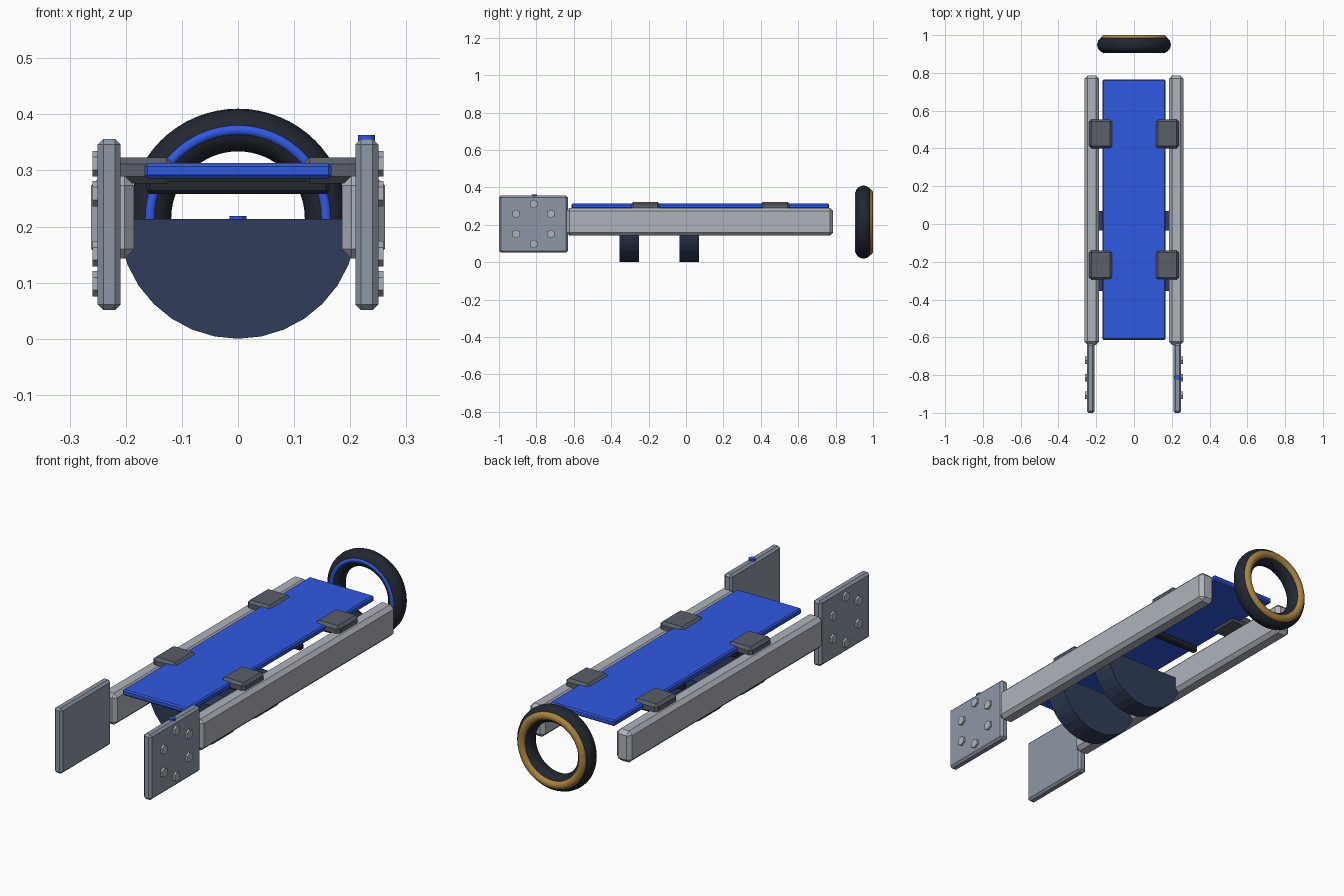
import bpy, bmesh
from math import pi, sin, cos

if "Cube" in bpy.data.objects:
    bpy.data.objects.remove(bpy.data.objects["Cube"])


def material(name, rgb):
    m = bpy.data.materials.new(name)
    m.diffuse_color = (*rgb, 1)
    m.use_nodes = True
    m.node_tree.nodes["Principled BSDF"].inputs["Base Color"].default_value = m.diffuse_color
    return m


BLUE = material("blue", (0.03, 0.10, 0.75))
NAVY = material("navy", (0.03, 0.045, 0.10))
BLACK = material("rubber", (0.015, 0.02, 0.03))
GOLD = material("gold", (0.40, 0.23, 0.05))
DARK = material("dark_grey", (0.10, 0.115, 0.14))
STEEL = material("steel", (0.27, 0.31, 0.38))
LIGHT = material("light_grey", (0.42, 0.45, 0.50))


def finish(name, bm, mat):
    bmesh.ops.recalc_face_normals(bm, faces=bm.faces)
    mesh = bpy.data.meshes.new(name)
    bm.to_mesh(mesh)
    bm.free()
    ob = bpy.data.objects.new(name, mesh)
    bpy.context.collection.objects.link(ob)
    mesh.materials.append(mat)
    return ob


def box(name, xs, ys, zs, bevel, mat):
    bm = bmesh.new()
    bmesh.ops.create_cube(bm, size=1)
    for v in bm.verts:
        for i, (a, b) in enumerate((xs, ys, zs)):
            v.co[i] = a if v.co[i] < 0 else b
    bmesh.ops.bevel(bm, geom=bm.edges[:], offset=bevel, segments=1,
                    affect='EDGES', profile=0.5)
    return finish(name, bm, mat)


def prism(name, points, direction, mat):
    """Extrude a closed outline along a direction."""
    bm = bmesh.new()
    face = bm.faces.new([bm.verts.new(p) for p in points])
    ext = bmesh.ops.extrude_face_region(bm, geom=[face])
    moved = [v for v in ext["geom"] if isinstance(v, bmesh.types.BMVert)]
    bmesh.ops.translate(bm, verts=moved, vec=direction)
    return finish(name, bm, mat)


def button(name, x, y, z, h):
    pts = [(x + 0.015 * cos(k * pi / 6), y + 0.015 * sin(k * pi / 6), z) for k in range(12)]
    prism(name, pts, (0, 0, h), BLUE)


def ring(name, y, minor, stretch, mat):
    bpy.ops.mesh.primitive_torus_add(location=(0, y, 0.215), rotation=(pi / 2, 0, 0),
                                     major_radius=0.157, minor_radius=minor,
                                     major_segments=64, minor_segments=20)
    ob = bpy.context.object
    ob.name = name
    ob.scale.z = stretch
    ob.data.materials.append(mat)
    bpy.ops.object.shade_smooth()


def span(s, a, b):
    return tuple(sorted((s * a, s * b)))


for s, side in ((-1, "left"), (1, "right")):
    # side rails and front end plates
    box(side + "_rail", span(s, 0.185, 0.262), (-0.64, 0.787), (0.143, 0.29), 0.017, LIGHT)
    box(side + "_plate", span(s, 0.209, 0.25), (-1.0, -0.632), (0.051, 0.356), 0.01, STEEL)
    # hexagonal bolts on the outer face of each plate
    for i in range(6):
        a = pi / 2 + i * pi / 3
        cy, cz = -0.815 + 0.107 * cos(a), 0.205 + 0.107 * sin(a)
        pts = [(s * 0.245, cy + 0.023 * sin(k * pi / 3), cz + 0.023 * cos(k * pi / 3))
               for k in range(6)]
        prism(f"{side}_bolt_{i + 1}", pts, (s * 0.014, 0, 0), LIGHT)
    # clamps holding the board
    for y, end in ((-0.217, "front"), (0.477, "rear")):
        box(f"{side}_{end}_clamp", span(s, 0.115, 0.237), (y - 0.077, y + 0.077),
            (0.277, 0.323), 0.012, DARK)

# long board and the cross bars beneath it
box("board", (-0.167, 0.167), (-0.613, 0.765), (0.286, 0.313), 0.006, BLUE)
for y, end in ((-0.15, "front"), (0.24, "rear")):
    box(end + "_cross_bar", (-0.163, 0.163), (y - 0.015, y + 0.015), (0.258, 0.287), 0.006, BLACK)

# half drums under the board
for y, end in ((-0.355, "front"), (-0.035, "rear")):
    pts = [(0.213 * cos(pi + k * pi / 16), y, 0.213 + 0.213 * sin(pi + k * pi / 16))
           for k in range(17)]
    prism(end + "_half_drum", pts, (0, 0.105, 0), NAVY)

# small buttons on the drum and the right plate
button("drum_button", 0, -0.302, 0.208, 0.011)
button("plate_button", 0.229, -0.812, 0.35, 0.013)

# rear wheel ring with coloured trims
ring("tyre", 0.949, 0.038, 1.1, BLACK)
ring("front_trim", 0.914, 0.010, 1, BLUE)
ring("rear_trim", 0.981, 0.019, 1, GOLD)
